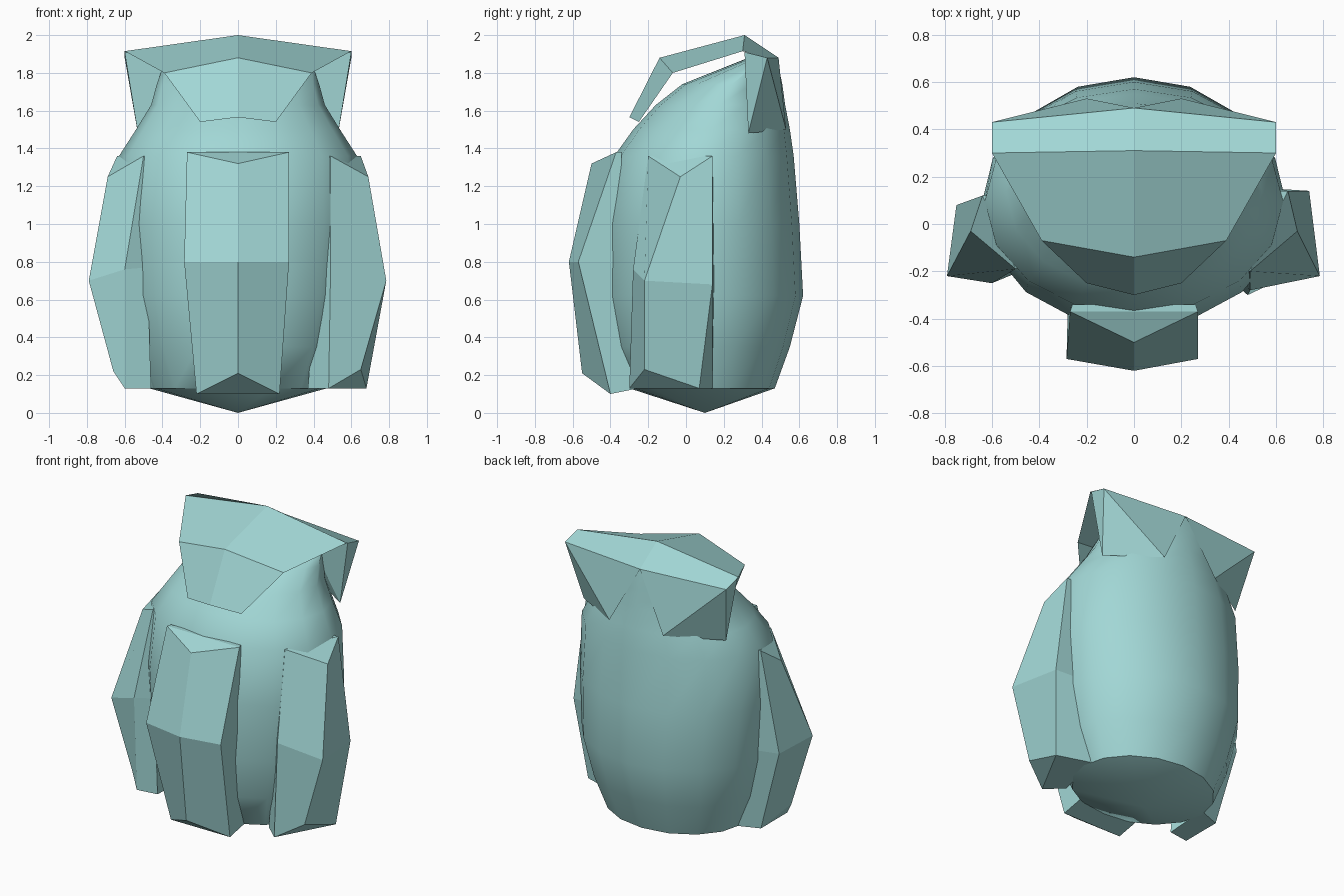
import bpy, bmesh, math

if "Cube" in bpy.data.objects:
    bpy.data.objects.remove(bpy.data.objects["Cube"])


def finish(name, bm, smooth=False):
    bmesh.ops.recalc_face_normals(bm, faces=bm.faces)
    me = bpy.data.meshes.new(name)
    bm.to_mesh(me)
    bm.free()
    ob = bpy.data.objects.new(name, me)
    bpy.context.collection.objects.link(ob)
    mat = bpy.data.materials.get("teal") or bpy.data.materials.new("teal")
    mat.diffuse_color = (0.36, 0.68, 0.67, 1)
    mat.use_nodes = True
    mat.node_tree.nodes["Principled BSDF"].inputs["Base Color"].default_value = mat.diffuse_color
    me.materials.append(mat)
    if smooth:
        bpy.ops.object.select_all(action='DESELECT')
        ob.select_set(True)
        bpy.context.view_layer.objects.active = ob
        bpy.ops.object.shade_smooth_by_angle(angle=math.radians(50))
    return ob


def loft(bm, rows, closed=True):
    rings = [[bm.verts.new(p) for p in row] for row in rows]
    for a, b in zip(rings, rings[1:]):
        n = len(a)
        for i in range(n if closed else n - 1):
            j = (i + 1) % n
            bm.faces.new((a[i], a[j], b[j], b[i]))
    return rings


# Egg-shaped body: z, front y, back y, half width
profile = [(0.13, -0.30, 0.47, 0.47), (0.35, -0.39, 0.55, 0.56),
           (0.62, -0.44, 0.62, 0.62), (1.0, -0.44, 0.60, 0.645),
           (1.36, -0.38, 0.57, 0.63), (1.5, -0.28, 0.55, 0.54),
           (1.63, -0.16, 0.525, 0.46), (1.74, -0.02, 0.51, 0.43),
           (1.88, 0.33, 0.48, 0.38)]
N = 16
rows = []
for z, f, b, w in profile:
    rows.append([(w * math.sin(2 * math.pi * i / N),
                  (f + b) / 2 - (b - f) / 2 * math.cos(2 * math.pi * i / N), z)
                 for i in range(N)])
bm = bmesh.new()
rings = loft(bm, rows)
tip = bm.verts.new((0, 0.1, 0))
for i in range(N):
    bm.faces.new((rings[0][i], tip, rings[0][(i + 1) % N]))
bm.faces.new(rings[-1])
finish("body", bm, True)

# Folded hood sheet over the top
hood = [(0.60, 0.43, 1.88, 0.49, 1.88), (0.60, 0.30, 1.915, 0.31, 2.0),
        (0.39, -0.07, 1.80, -0.14, 1.88), (0.20, -0.25, 1.54, -0.30, 1.565)]
bm = bmesh.new()
loft(bm, [[(-x, y, z), (0, cy, cz), (x, y, z)] for x, y, z, cy, cz in hood], False)
finish("hood", bm)

# Pointed ear wedges joining the hood corners to the body
for s, side in ((1, "right"), (-1, "left")):
    bm = bmesh.new()
    for x, y, z in [(0.60, 0.31, 1.91), (0.60, 0.43, 1.88), (0.53, 0.33, 1.48),
                    (0.30, 0.32, 1.86), (0.0, 0.49, 1.88), (0.2, 0.53, 1.50)]:
        bm.verts.new((s * x, y, z))
    bmesh.ops.convex_hull(bm, input=bm.verts)
    finish(side + "_ear", bm)

# Ridged panels: each section runs inner, outer, ridge, outer, inner
panels = {
    "front_panel": [
        [(-.26, -.34, 1.38), (-.27, -.37, 1.38), (0, -.5, 1.32), (.27, -.37, 1.38), (.26, -.34, 1.38)],
        [(-.28, -.36, .8), (-.285, -.57, .8), (0, -.62, .8), (.27, -.57, .8), (.265, -.36, .8)],
        [(-.22, -.25, .13), (-.22, -.4, .1), (0, -.55, .21), (.22, -.4, .1), (.22, -.25, .13)]],
    "right_panel": [
        [(.46, -.17, 1.36), (.49, -.2, 1.36), (.69, -.03, 1.25), (.65, .14, 1.36), (.6, .14, 1.36)],
        [(.42, -.2, .76), (.49, -.28, .76), (.785, -.22, .7), (.74, .14, .68), (.58, .15, .68)],
        [(.37, -.2, .13), (.48, -.3, .13), (.65, -.22, .23), (.68, .07, .13), (.46, .14, .13)]],
    "left_panel": [
        [(-.46, -.16, 1.36), (-.5, -.19, 1.36), (-.69, -.03, 1.25), (-.64, .12, 1.36), (-.58, .12, 1.36)],
        [(-.48, -.2, .77), (-.6, -.25, .76), (-.79, -.22, .7), (-.75, .08, .68), (-.6, .12, .68)],
        [(-.46, -.2, .13), (-.6, -.22, .13), (-.66, -.18, .22), (-.6, .06, .13), (-.44, .12, .13)]],
}
for name, sections in panels.items():
    bm = bmesh.new()
    rings = loft(bm, sections)
    for r in (rings[0], rings[-1]):
        bm.faces.new((r[1], r[2], r[3]))
        bm.faces.new((r[0], r[1], r[3], r[4]))
    finish(name, bm)
